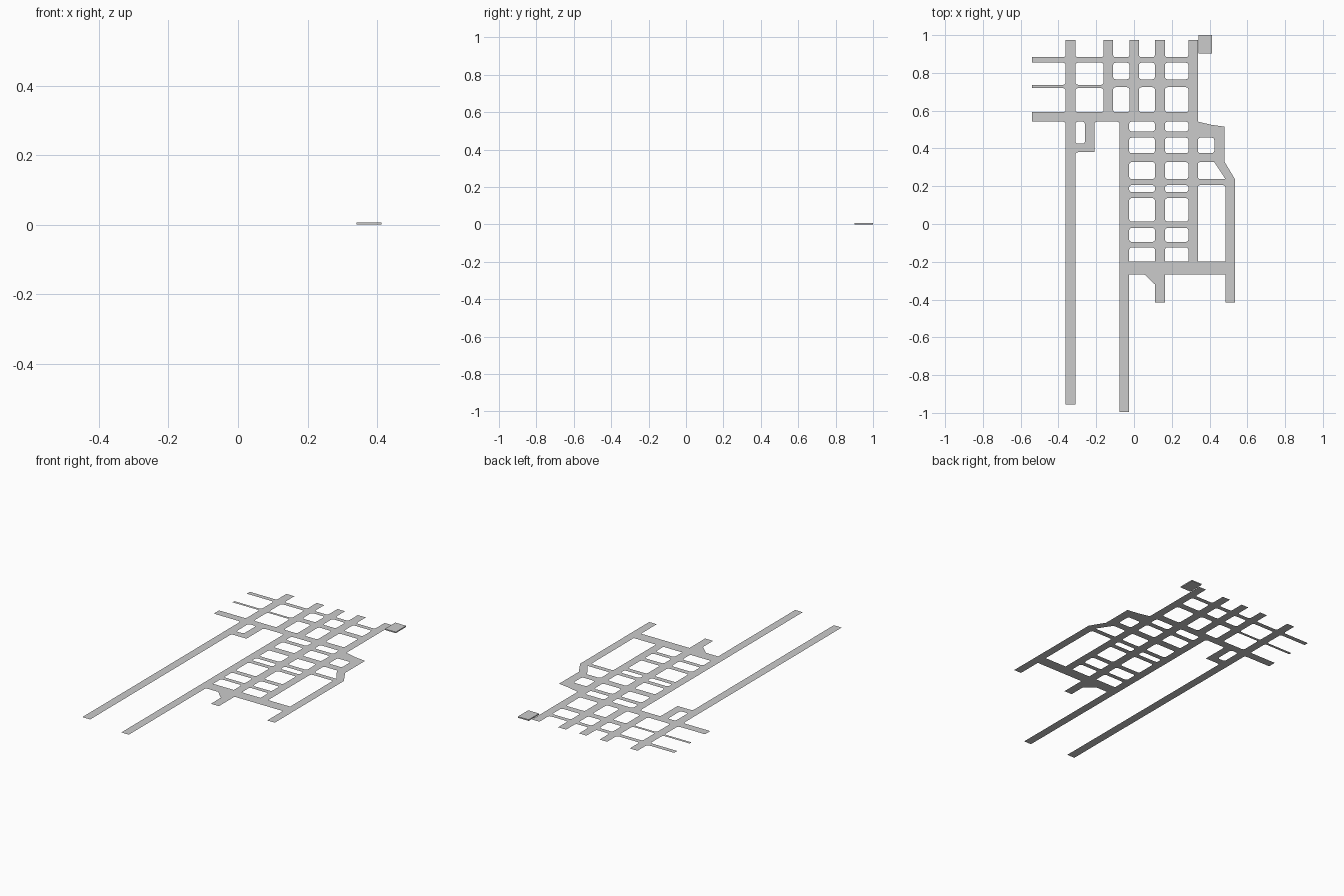
import bpy, bmesh, math
from mathutils import Vector

if "Cube" in bpy.data.objects:
    bpy.data.objects.remove(bpy.data.objects["Cube"])

# Road strips: x0, x1, y0, y1
ROADS = [
    # avenues running along y
    (-.362, -.31, -.955, .975), (-.161, -.111, .542, .975), (-.024, .026, .542, .975),
    (.111, .164, -.415, .975), (.288, .338, -.198, .975), (-.076, -.026, -.995, .542),
    (.484, .534, -.415, .238), (-.26, -.21, .38, .542),
    # cross streets running along x
    (-.54, .338, .854, .883), (-.111, .338, .724, .766), (-.54, -.161, .719, .737),
    (-.54, .338, .542, .592), (-.362, -.21, .38, .425), (-.026, .534, -.267, -.198),
    # loop on the right
    (.338, .48, .457, .515), (.425, .48, .328, .515), (.338, .48, .328, .375),
    (.338, .534, .206, .238),
]
# Narrow lanes between the two central avenues
for y0, y1 in [(.457, .49), (.328, .375), (.206, .238), (.137, .169), (-.021, .013), (-.124, -.095)]:
    ROADS.append((-.026, .338, y0, y1))

# Angled pieces
ANGLED = [
    [(.425, .328), (.484, .238), (.534, .238), (.48, .328)],
    [(.338, .515), (.48, .515), (.41, .525), (.338, .542)],
    [(.055, -.267), (.111, -.32), (.111, -.267)],
]


def new_object(name, bm):
    mesh = bpy.data.meshes.new(name)
    bm.to_mesh(mesh)
    bm.free()
    ob = bpy.data.objects.new(name, mesh)
    bpy.context.collection.objects.link(ob)
    return ob


# Street network: non-overlapping cells from the strips
bm = bmesh.new()
xs = sorted({v for r in ROADS for v in r[:2]})
ys = sorted({v for r in ROADS for v in r[2:]})


def filled(i, j):
    if not (0 <= i < len(xs) - 1 and 0 <= j < len(ys) - 1):
        return False
    x, y = (xs[i] + xs[i + 1]) / 2, (ys[j] + ys[j + 1]) / 2
    return any(a < x < b and c < y < d for a, b, c, d in ROADS)


def add_face(points):
    face = bm.faces.new([bm.verts.new((x, y, 0)) for x, y in points])
    face.normal_update()
    if face.normal.z < 0:
        face.normal_flip()


for i in range(len(xs) - 1):
    for j in range(len(ys) - 1):
        if filled(i, j):
            add_face([(xs[i], ys[j]), (xs[i + 1], ys[j]), (xs[i + 1], ys[j + 1]), (xs[i], ys[j + 1])])

for poly in ANGLED:
    add_face(poly)

# Rounded kerb fillets on inside corners
R = .013
joined = [Vector(p) for poly in ANGLED for p in poly]
for i, x in enumerate(xs):
    for j, y in enumerate(ys):
        empty = [(sx, sy) for sx in (-1, 1) for sy in (-1, 1)
                 if not filled(i + (sx - 1) // 2, j + (sy - 1) // 2)]
        if len(empty) != 1 or y < -.19:
            continue
        if any((Vector((x, y)) - p).length < .002 for p in joined):
            continue
        sx, sy = empty[0]
        arc = [(x + sx * R * (1 - math.sin(t)), y + sy * R * (1 - math.cos(t)))
               for t in (0, math.pi / 6, math.pi / 3, math.pi / 2)]
        for p, q in zip(arc, arc[1:]):
            add_face([(x, y), p, q])

bmesh.ops.remove_doubles(bm, verts=bm.verts, dist=.0002)
new_object("street_network", bm)

# Raised corner slab
bm = bmesh.new()
bmesh.ops.create_cube(bm, size=1)
for v in bm.verts:
    v.co = (.377 + v.co.x * .072, .951 + v.co.y * .098, (v.co.z + .5) * .007)
new_object("corner_slab", bm)
